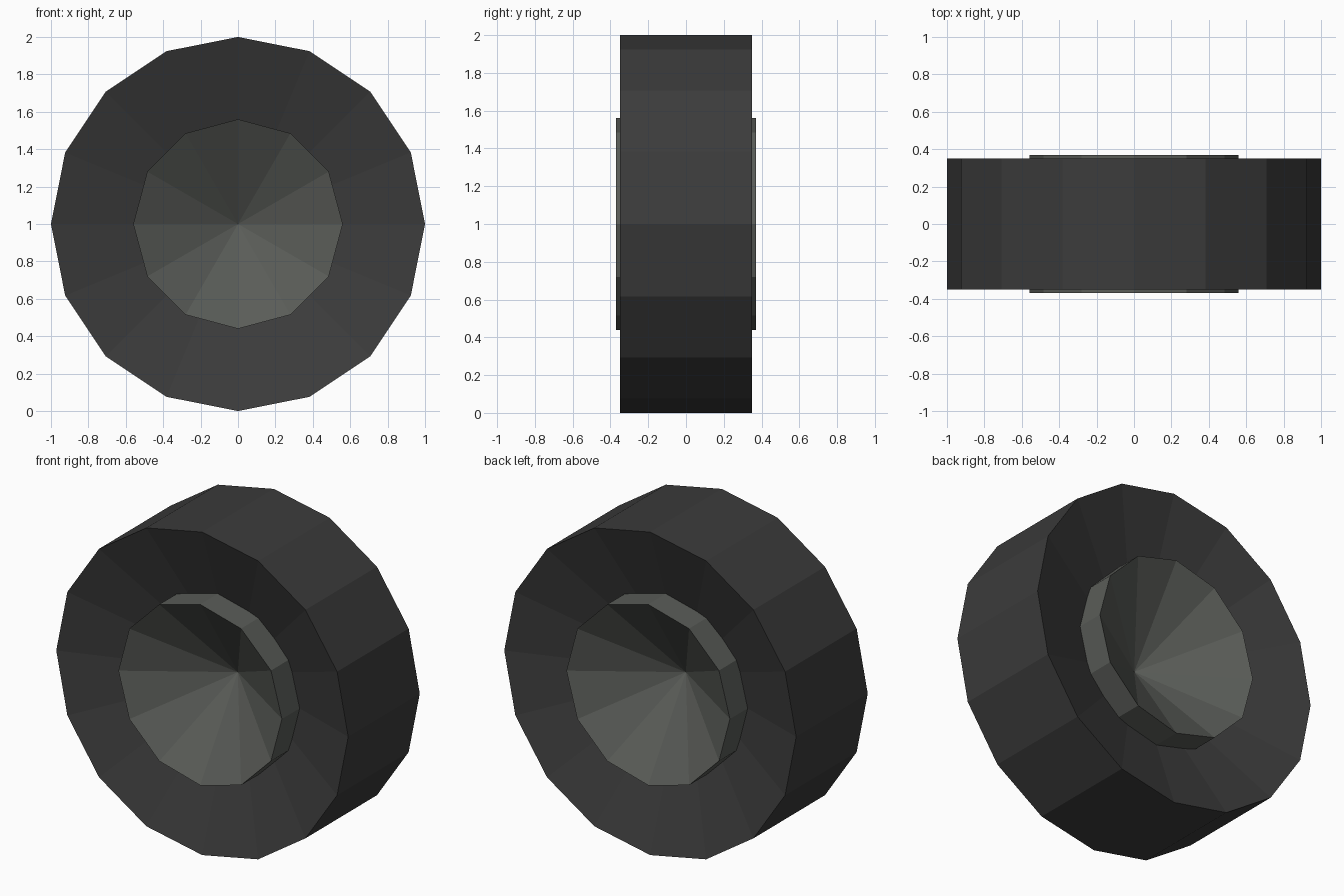
import bpy, bmesh, math

if "Cube" in bpy.data.objects:
    bpy.data.objects.remove(bpy.data.objects["Cube"])


def material(name, rgb):
    m = bpy.data.materials.new(name)
    m.diffuse_color = (*rgb, 1.0)
    m.use_nodes = True
    m.node_tree.nodes["Principled BSDF"].inputs["Base Color"].default_value = m.diffuse_color
    return m


def dished_wheel(name, radius, half_width, sides, mat):
    """Band around the axle, closed on both sides by a fan dished to the centre."""
    bm = bmesh.new()
    rings = []
    for y in (-half_width, half_width):
        rings.append([bm.verts.new((radius * math.cos(2 * math.pi * i / sides), y,
                                    1 + radius * math.sin(2 * math.pi * i / sides)))
                      for i in range(sides)])
    front, back = rings
    front_mid = bm.verts.new((0, -0.002, 1))
    back_mid = bm.verts.new((0, 0.002, 1))
    for i in range(sides):
        j = (i + 1) % sides
        bm.faces.new((front[i], front[j], back[j], back[i]))
        bm.faces.new((front[j], front[i], front_mid))
        bm.faces.new((back[i], back[j], back_mid))
    bmesh.ops.recalc_face_normals(bm, faces=bm.faces[:])
    me = bpy.data.meshes.new(name)
    bm.to_mesh(me)
    bm.free()
    me.materials.append(mat)
    ob = bpy.data.objects.new(name, me)
    bpy.context.collection.objects.link(ob)
    return ob


rubber = material("dark rubber", (0.044, 0.044, 0.044))
metal = material("grey metal", (0.101, 0.107, 0.097))

# Tyre with 16 sides, hub with 12 sides, both dished in to the axle
dished_wheel("tyre", 1.0, 0.35, 16, rubber)
dished_wheel("hub", 0.56, 0.37, 12, metal)
